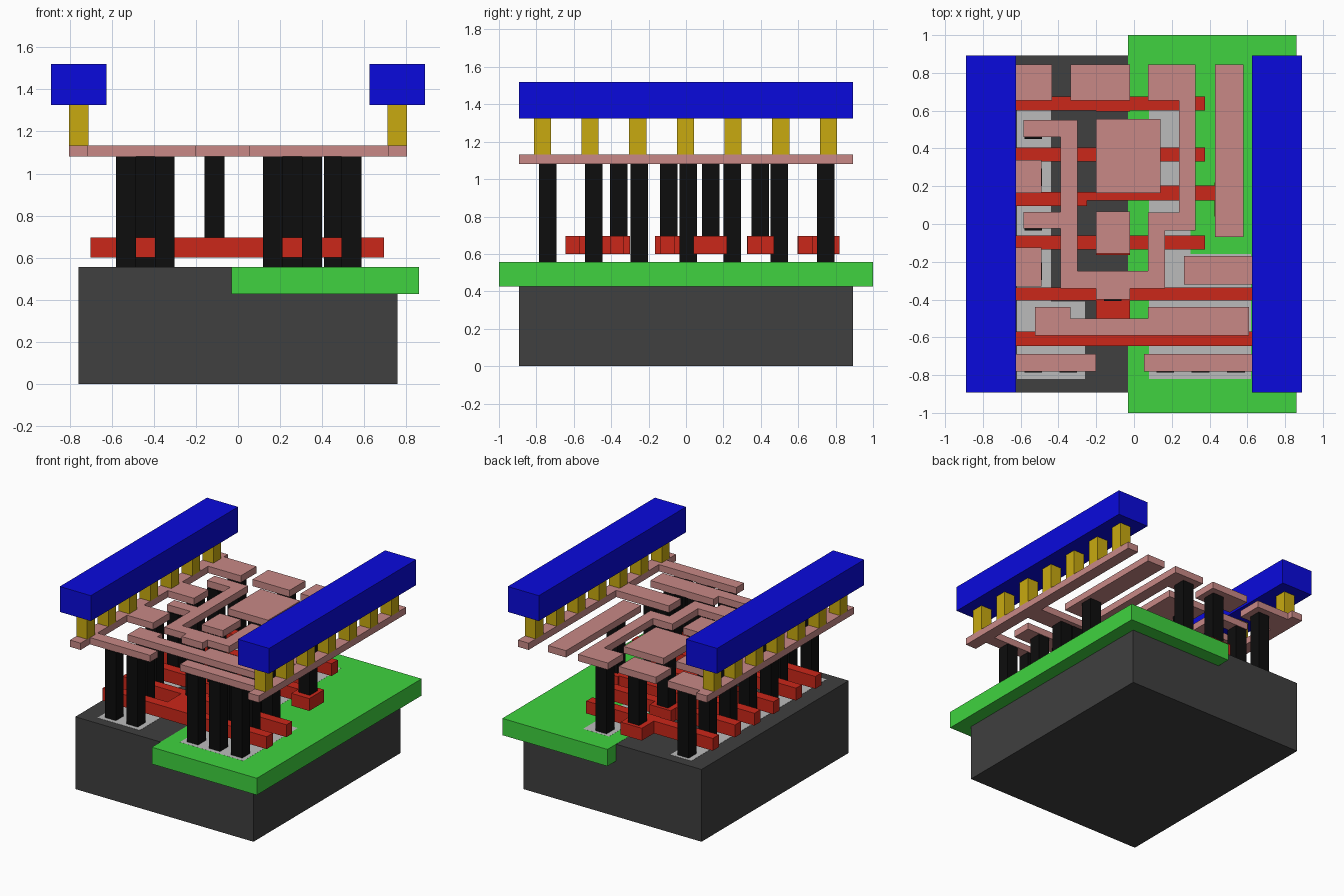
import bpy, bmesh


def material(name, r, g, b):
    m = bpy.data.materials.new(name)
    m.diffuse_color = (r, g, b, 1)
    return m


DARK = material("dark_grey", 0.05, 0.05, 0.05)
PALE = material("pale_grey", 0.5, 0.5, 0.5)
GREEN = material("green", 0.05, 0.65, 0.05)
RED = material("red", 0.6, 0.02, 0.01)
BLACK = material("black", 0.004, 0.004, 0.004)
PINK = material("pink", 0.58, 0.25, 0.24)
GOLD = material("gold", 0.58, 0.4, 0.005)
BLUE = material("blue", 0.003, 0.003, 0.72)


def prism(name, outlines, z0, z1, mat):
    """Extrude flat outlines from z0 to z1 as one object."""
    bm = bmesh.new()
    for pts in outlines:
        face = bm.faces.new([bm.verts.new((x, y, z0)) for x, y in pts])
        top = bmesh.ops.extrude_face_region(bm, geom=[face], use_keep_orig=True)["geom"]
        verts = [v for v in top if isinstance(v, bmesh.types.BMVert)]
        bmesh.ops.translate(bm, verts=verts, vec=(0, 0, z1 - z0))
    bmesh.ops.recalc_face_normals(bm, faces=bm.faces)
    mesh = bpy.data.meshes.new(name)
    bm.to_mesh(mesh)
    bm.free()
    mesh.materials.append(mat)
    obj = bpy.data.objects.new(name, mesh)
    bpy.context.collection.objects.link(obj)
    return obj


def rect(x0, x1, y0, y1):
    return [(x0, y0), (x1, y0), (x1, y1), (x0, y1)]


def square(x, y, s=0.094):
    return rect(x - s / 2, x + s / 2, y - s / 2, y + s / 2)


# Base block, well and diffusion strips
prism("substrate", [rect(-.757, .757, -.893, .893)], 0, .555, DARK)
prism("well", [rect(-.032, .86, -1, 1)], .427, .556, GREEN)
prism("left_diffusion", [[(-.62, -.82), (-.26, -.82), (-.26, -.41), (-.44, -.41),
                          (-.44, .82), (-.62, .82)]], .50, .5565, PALE)
prism("right_diffusion", [[(.08, -.82), (.62, -.82), (.62, -.16), (.30, -.16),
                           (.30, .82), (.08, .82)]], .50, .5565, PALE)

# Gate bars with contact pads
G0, G1 = .60, .695
L, PL, PR = -.70, -.20, -.02


def gate(name, y0, y1, pad0, pad1):
    """Straight bar with a wider pad in its middle."""
    pts = [(L, y0), (PL, y0), (PL, pad0), (PR, pad0), (PR, y0), (.375, y0),
           (.375, y1), (PR, y1), (PR, pad1), (PL, pad1), (PL, y1), (L, y1)]
    clean = [p for i, p in enumerate(pts) if p != pts[i - 1]]
    prism(name, [clean], G0, G1, RED)


gate("gate_bar_back", .60, .675, .595, .822)
gate("gate_bar_upper", .33, .405, .325, .47)
gate("gate_bar_lower", -.135, -.06, -.165, -.02)
prism("gate_bar_jogged", [[(L, .095), (-.25, .095), (-.25, .125), (.425, .125), (.425, .04),
                           (.578, .04), (.578, .22), (.425, .22), (.425, .205), (-.20, .205),
                           (-.20, .17), (L, .17)]], G0, G1, RED)
prism("gate_pair_front", [[(L, -.645), (.695, -.645), (.695, -.57), (PR, -.57), (PR, -.405),
                           (.695, -.405), (.695, -.335), (PR, -.335), (PR, -.30), (PL, -.30),
                           (PL, -.335), (L, -.335), (L, -.405), (PL, -.405), (PL, -.57),
                           (L, -.57)]], G0, G1, RED)

# Black contact pillars: tall ones on diffusion, short ones on gate pads
M0, M1 = 1.08, 1.132
tall = [(-.533, -.74), (-.348, -.74), (.165, -.74), (.352, -.74), (.54, -.74),
        (-.442, -.493), (.258, -.493), (.456, -.493),
        (-.533, -.25), (.352, -.25), (.456, -.25),
        (-.533, .013), (.165, .013), (-.533, .248), (-.533, .498),
        (-.533, .748), (.165, .748)]
short = [(-.112, -.36), (-.112, -.093), (-.112, .398), (-.112, .748), (.503, .132)]
prism("diffusion_contacts", [square(*p) for p in tall], .555, M0, BLACK)
prism("gate_contacts", [square(*p) for p in short], G1, M0, BLACK)

# Pink wiring layer
prism("left_rail", [[(-.803, -.893), (-.712, -.893), (-.712, -.78), (-.20, -.78), (-.20, -.688),
                     (-.712, -.688), (-.712, -.33), (-.49, -.33), (-.49, -.125), (-.712, -.125),
                     (-.712, .165), (-.49, .165), (-.49, .34), (-.712, .34), (-.712, .655),
                     (-.435, .655), (-.435, .845), (-.712, .845), (-.712, .893),
                     (-.803, .893)]], M0, M1, PINK)
prism("right_rail", [[(.803, -.893), (.803, .893), (.712, .893), (.712, -.17), (.265, -.17),
                      (.265, -.32), (.712, -.32), (.712, -.688), (.053, -.688), (.053, -.78),
                      (.712, -.78), (.712, -.893)]], M0, M1, PINK)
prism("winding_wire", [[(-.585, .55), (-.30, .55), (-.30, -.25), (.073, -.25), (.073, .06),
                        (.237, .06), (.237, .655), (.073, .655), (.073, .845), (.325, .845),
                        (.325, -.035), (.165, -.035), (.165, -.342), (PR, -.342), (PR, -.40),
                        (PL, -.40), (PL, -.342), (-.388, -.342), (-.388, -.025), (-.585, -.025),
                        (-.585, .063), (-.388, .063), (-.388, .46), (-.585, .46)]], M0, M1, PINK)
prism("output_wire", [[(-.525, -.59), (.61, -.59), (.61, -.44), (.073, -.44), (.073, -.50),
                       (-.335, -.50), (-.335, -.44), (-.525, -.44)]], M0, M1, PINK)
prism("input_pads", [rect(-.335, PR, .655, .845), rect(PL, .14, .165, .557),
                     rect(PL, PR, -.155, .067), rect(.428, .58, -.068, .845)], M0, M1, PINK)

# Gold vias and blue power beams on both sides
for side, s in (("left", -1), ("right", 1)):
    prism(side + "_vias", [square(s * .757, -.003 + .255 * i, .092) for i in range(-3, 4)],
          M1, 1.325, GOLD)
    prism(side + "_beam", [rect(s * .757 - .132, s * .757 + .132, -.893, .893)], 1.325, 1.52, BLUE)
